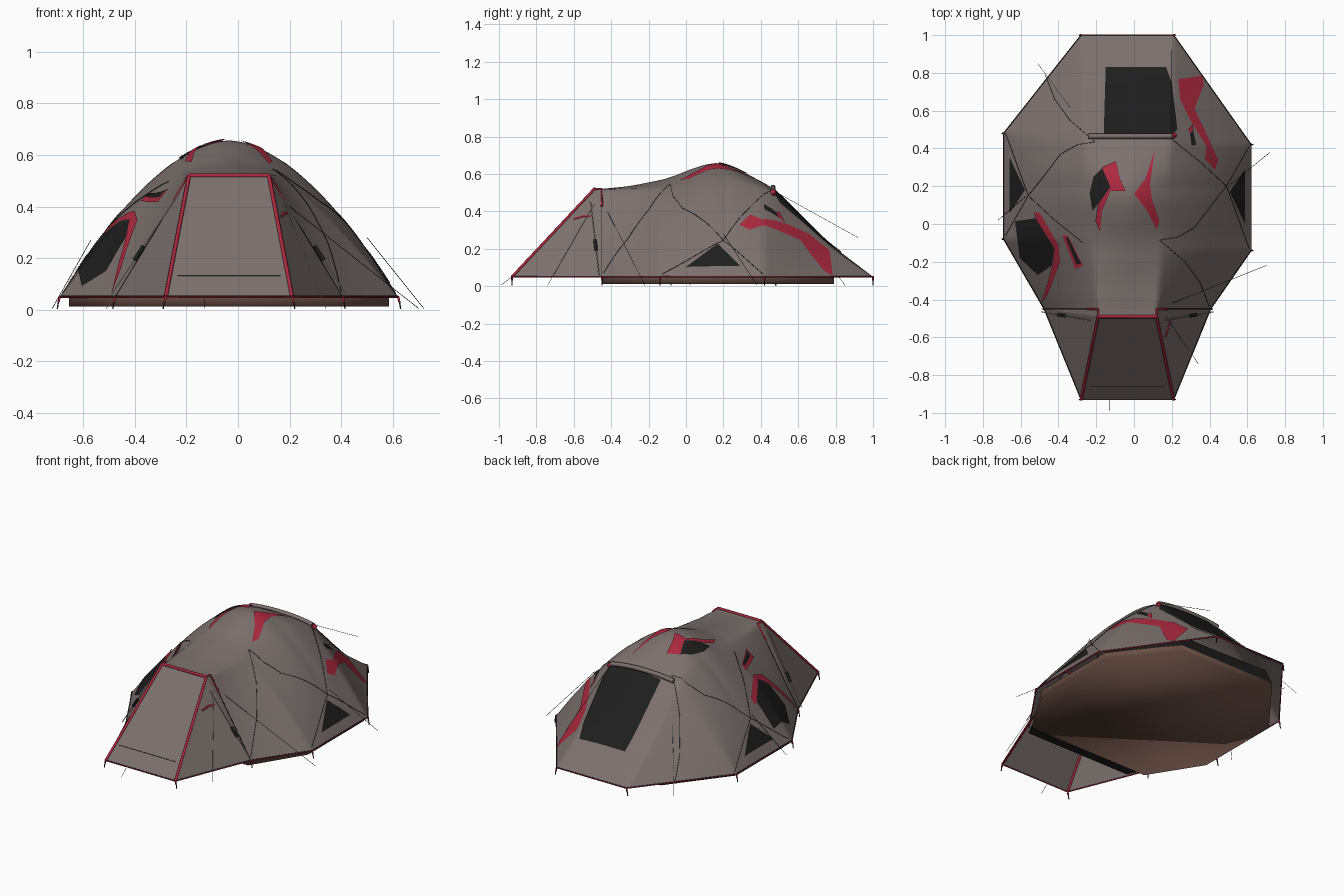
import bpy, bmesh
from mathutils import Vector

cube = bpy.data.objects.get("Cube")
if cube:
    bpy.data.objects.remove(cube, do_unlink=True)


def material(name, rgb):
    m = bpy.data.materials.new(name)
    m.use_nodes = True
    m.diffuse_color = (*rgb, 1)
    bsdf = m.node_tree.nodes["Principled BSDF"]
    bsdf.inputs["Base Color"].default_value = (*rgb, 1)
    bsdf.inputs["Roughness"].default_value = 0.8
    return m


FABRIC = material("taupe fabric", (0.2, 0.165, 0.155))
RED = material("red trim", (0.42, 0.022, 0.05))
BLACK = material("black mesh", (0.013, 0.013, 0.013))
BROWN = material("brown groundsheet", (0.15, 0.08, 0.062))
CORD = material("pale cord", (0.6, 0.59, 0.58))

CX, HEM, FRONT, BACK = -0.035, 0.05, -0.45, 1.0
RIDGE = [(FRONT, .52), (-.3, .535), (-.1, .575), (.05, .635), (.15, .662),
         (.25, .64), (.46, .53), (.55, .44), (.75, .24), (BACK, HEM)]
SHAPE = [(FRONT, 0), (-.3, .25), (0, 1), (.2, 1), (.46, .4), (BACK, .1)]
FLAT = [(FRONT, .155), (.46, .235), (BACK, .244)]
POWER = [(.2, 1.75), (.42, 2.25)]


def interp(table, y):
    if y <= table[0][0]:
        return table[0][1]
    for (a, p), (b, q) in zip(table, table[1:]):
        if y <= b:
            return p + (q - p) * (y - a) / (b - a)
    return table[-1][1]


def soft(table, y):
    d = max(0, min(.04, BACK - y, y - FRONT))
    return sum(interp(table, y + k * d) for k in (-1, -.5, 0, .5, 1)) / 5


def outline(side):
    """Half width along y; the left side sits a little further forward."""
    return [(FRONT, .44), (-.11 - .03 * side, .655), (.45 - .03 * side, .655), (BACK, .245)]


def height(x, y):
    """Canopy height: a dome that flattens into straight panels at both ends."""
    w = interp(outline(1 if x > CX else -1), y)
    u = min(abs(x - CX) / w, 1)
    panel = min(1, (1 - u) / max(1 - interp(FLAT, y) / w, .001))
    t = soft(SHAPE, y)
    dome = 1 - u ** interp(POWER, y)
    return HEM + (soft(RIDGE, y) - HEM) * (t * dome + (1 - t) * panel)


def add_mesh(name, verts, faces, mat, smooth=False):
    me = bpy.data.meshes.new(name)
    me.from_pydata(verts, [], faces)
    me.materials.append(mat)
    if smooth:
        me.shade_smooth()
    bpy.context.collection.objects.link(bpy.data.objects.new(name, me))


def tube(name, pts, r, mat, closed=False):
    cu = bpy.data.curves.new(name, 'CURVE')
    cu.dimensions = '3D'
    cu.bevel_depth, cu.bevel_resolution = r, 1
    cu.use_fill_caps = True
    sp = cu.splines.new('POLY')
    sp.points.add(len(pts) - 1)
    for p, c in zip(sp.points, pts):
        p.co = (*c, 1)
    sp.use_cyclic_u = closed
    cu.materials.append(mat)
    ob = bpy.data.objects.new(name, cu)
    bpy.context.collection.objects.link(ob)
    bpy.ops.object.select_all(action='DESELECT')
    ob.select_set(True)
    bpy.context.view_layer.objects.active = ob
    bpy.ops.object.convert(target='MESH')


def draped_tube(name, path, r, mat, lift=.002):
    pts = []
    for a, b in zip(path, path[1:]):
        for k in range(12):
            pts.append(Vector(a).lerp(Vector(b), k / 12))
    pts.append(path[-1])
    tube(name, [(x, y, height(x, y) + lift) for x, y in pts], r, mat)


def patch(name, shape, mat, lift=.006):
    """Thin plate laid on the canopy."""
    bm = bmesh.new()
    f = bm.faces.new([bm.verts.new((x, y, 0)) for x, y in shape])
    f.normal_update()
    if f.normal.z < 0:
        f.normal_flip()
    bmesh.ops.triangulate(bm, faces=[f])
    bmesh.ops.subdivide_edges(bm, edges=bm.edges[:], cuts=7, use_grid_fill=True)
    for v in bm.verts:
        v.co.z = height(v.co.x, v.co.y) + lift
    for f in bm.faces:
        f.smooth = True
    me = bpy.data.meshes.new(name)
    bm.to_mesh(me)
    bm.free()
    me.materials.append(mat)
    bpy.context.collection.objects.link(bpy.data.objects.new(name, me))


def turned(path):
    """The same path on the opposite corner (half turn)."""
    return [(2 * CX - x, .35 - y) for x, y in path]


# Canopy
ROWS, COLS = 74, 60
verts, faces = [], []
for i in range(ROWS + 1):
    y = FRONT + (BACK - FRONT) * i / ROWS
    for j in range(COLS + 1):
        u = 2 * j / COLS - 1
        x = CX + interp(outline(1 if u > 0 else -1), y) * u
        verts.append((x, y, height(x, y)))
n = COLS + 1
for i in range(ROWS):
    for j in range(COLS):
        a = i * n + j
        faces.append((a, a + 1, a + n + 1, a + n))
add_mesh("canopy", verts, faces, FABRIC, True)

# Porch: sloping door panel, narrow roof strip and triangular sides
foot = [(CX + s * .245, -.93, HEM) for s in (-1, 1)]
top = [(CX + s * .155, -.49, .52) for s in (-1, 1)]
roof = [(CX + s * .155, FRONT, .52) for s in (-1, 1)]
heel = [(CX + s * .44, FRONT, HEM) for s in (-1, 1)]
add_mesh("porch", foot + top + heel + roof,
         [(0, 1, 3, 2), (1, 5, 3), (4, 0, 2), (2, 3, 7, 6), (3, 5, 7), (2, 6, 4)], FABRIC)
for i, side in enumerate(("right", "left")):
    drop = [Vector(roof[i]).lerp(Vector(heel[i]), k) for k in (0, .2, 1)]
    tube("porch_edge_trim_" + side, [foot[i], top[i]], .008, RED)
    tube("porch_top_tab_" + side, [top[i], roof[i], drop[1]], .006, RED)
    tube("porch_side_strap_" + side, drop[1:], .0025, BLACK)
tube("porch_top_trim", top, .009, RED)
tube("door_seam", [(CX - .2, -.858, .132), (CX + .2, -.858, .132)], .0015, BLACK)

# Groundsheet tub with softly shaded edges
rim = [(.42, -.45), (.62, -.13), (.62, .43), (.34, .79)]
ring = [(CX + x, y) for x, y in rim] + [(CX - x, y) for x, y in reversed(rim)]
k = len(ring)
add_mesh("groundsheet", [(x, y, z) for z in (HEM, .013) for x, y in ring],
         [(i, i + k, (i + 1) % k + k, (i + 1) % k) for i in range(k)] +
         [tuple(reversed(range(k, 2 * k)))], BROWN, True)

# Dark inner mesh walls behind the tub, and the strip inside the porch
rear = ring[2:6]
upper = [(CX + (x - CX) * .93, y - .03) for x, y in rear]
add_mesh("inner_rear_wall", [(x, y, HEM) for x, y in rear] + [(x, y, height(x, y) - .02) for x, y in upper],
         [(i, i + 1, i + 5, i + 4) for i in range(3)], BLACK)
add_mesh("inner_front_strip", [(CX + sx, y, .045) for sx, y in
         ((-.42, FRONT), (-.37, -.55), (.37, -.55), (.42, FRONT))], [(0, 1, 2, 3)], BLACK)

# Red hem with dark binding, and corner pegs
corners = [foot[1][:2]] + [(CX + w, y) for y, w in outline(1)]
corners += [(CX - w, y) for y, w in reversed(outline(-1))] + [foot[0][:2]]
tube("hem", [(x, y, HEM - .001) for x, y in corners], .0035, RED, True)
tube("hem_binding", [(x, y, HEM + .003) for x, y in corners], .002, BLACK, True)
for x, y in corners:
    out = .01 if x > CX else -.01
    tube("corner_tab", [(x, y, HEM + .003), (x + out * .5, y, .03)], .005, RED)
    tube("corner_peg", [(x + out * .5, y, .035), (x + out, y, .004)], .003, BLACK)

# Crossing poles showing as dark seams
poles = {"long_pole": [(.40, -.44), (.35, -.31), (.27, -.2), (.135, -.085), (.23, -.07),
                       (.32, -.02), (.41, .1), (.49, .2), (.61, .41)],
         "short_pole": [(.61, -.13), (.49, .2), (.35, .33), (.2, .45)]}
for label, path in poles.items():
    draped_tube(label + "_left", path, .0013, BLACK)
    draped_tube(label + "_right", turned(path), .0013, BLACK)

# Mesh windows
patch("back_window", [(-.16, .48), (.18, .46), (.23, .5), (.2, .75), (.17, .83), (-.15, .83)], BLACK)
draped_tube("rolled_back_flap", [(-.24, .465), (.2, .465)], .014, FABRIC, .01)
draped_tube("rolled_flap_tie", [(.2, .465), (.215, .472)], .015, RED, .01)
side_tri = [(.588, 0), (.588, .29), (.507, .17)]
patch("side_window_left", side_tri, BLACK)
patch("side_window_right", turned(side_tri), BLACK)
patch("front_window", [(-.63, .015), (-.605, -.18), (-.51, -.27), (-.435, -.22), (-.42, -.13), (-.52, .03)], BLACK)
patch("front_window_trim", [(-.53, .06), (-.52, .03), (-.42, -.13), (-.435, -.23), (-.49, -.42),
                            (-.455, -.37), (-.39, -.2), (-.4, -.11), (-.5, .06)], RED, .008)
patch("rear_window_trim", [(.235, .767), (.245, .66), (.295, .555), (.385, .41), (.375, .345), (.43, .285),
                           (.445, .34), (.385, .475), (.32, .61), (.37, .74), (.36, .785)], RED)

# Roof vents
patch("roof_vent_mesh", [(-.235, .16), (-.22, .07), (-.19, .105), (-.12, .2), (-.165, .3), (-.215, .25)], BLACK)
patch("roof_vent_trim_right", [(-.17, .3), (-.125, .195), (-.19, .105), (-.205, .015), (-.18, -.04),
                               (-.17, .07), (-.125, .175), (-.045, .175), (-.075, .24), (-.095, .333)], RED, .008)
patch("roof_vent_trim_left", [(.11, .39), (.06, .24), (0, .16), (.07, .07), (.12, -.03), (.135, .015), (.095, .13), (.085, .21)], RED)
patch("front_small_vent", [(-.38, -.06), (-.31, -.24), (-.27, -.22), (-.35, -.06)], RED, .007)
patch("front_small_vent_mesh", [(-.36, -.075), (-.305, -.215), (-.28, -.21), (-.35, -.07)], BLACK, .01)
patch("rear_small_vent", [(.295, .49), (.31, .51), (.33, .42), (.305, .415)], BLACK, .007)
patch("rear_small_vent_trim", [(.285, .5), (.31, .53), (.315, .5), (.3, .48)], RED, .01)
tube("porch_vent_hood", [(.165, -.6, .36), (.18, -.55, .375), (.2, -.48, .37), (.17, -.46, .42)], .006, RED)

# Pale straps with dark buckles lying on the porch sides
for s in (-1, 1):
    a, b = Vector((CX + s * .195, -.51, .45)), Vector((CX + s * .455, -.465, .06))
    tube("porch_strap", [a, b], .0025, CORD)
    tube("strap_buckle", [a.lerp(b, .52), a.lerp(b, .66)], .009, BLACK)

# Guy lines
guys = [((.5, .2, .28), (.72, .38, .005), BLACK), ((.2, -.42, .4), (.7, -.22, .005), BLACK),
        ((.17, -.49, .44), (.34, -.74, .005), CORD), ((-.34, .62, .32), (-.51, .85, .005), CORD),
        ((-.57, .15, .27), (-.72, .02, .005), BLACK), ((.2, .45, .52), (.2, .92, .26), BLACK),
        ((-.13, -.93, HEM), (-.13, -.99, .005), BLACK)]
for a, b, mat in guys:
    tube("guy_line", [a, b], .0012, mat)
